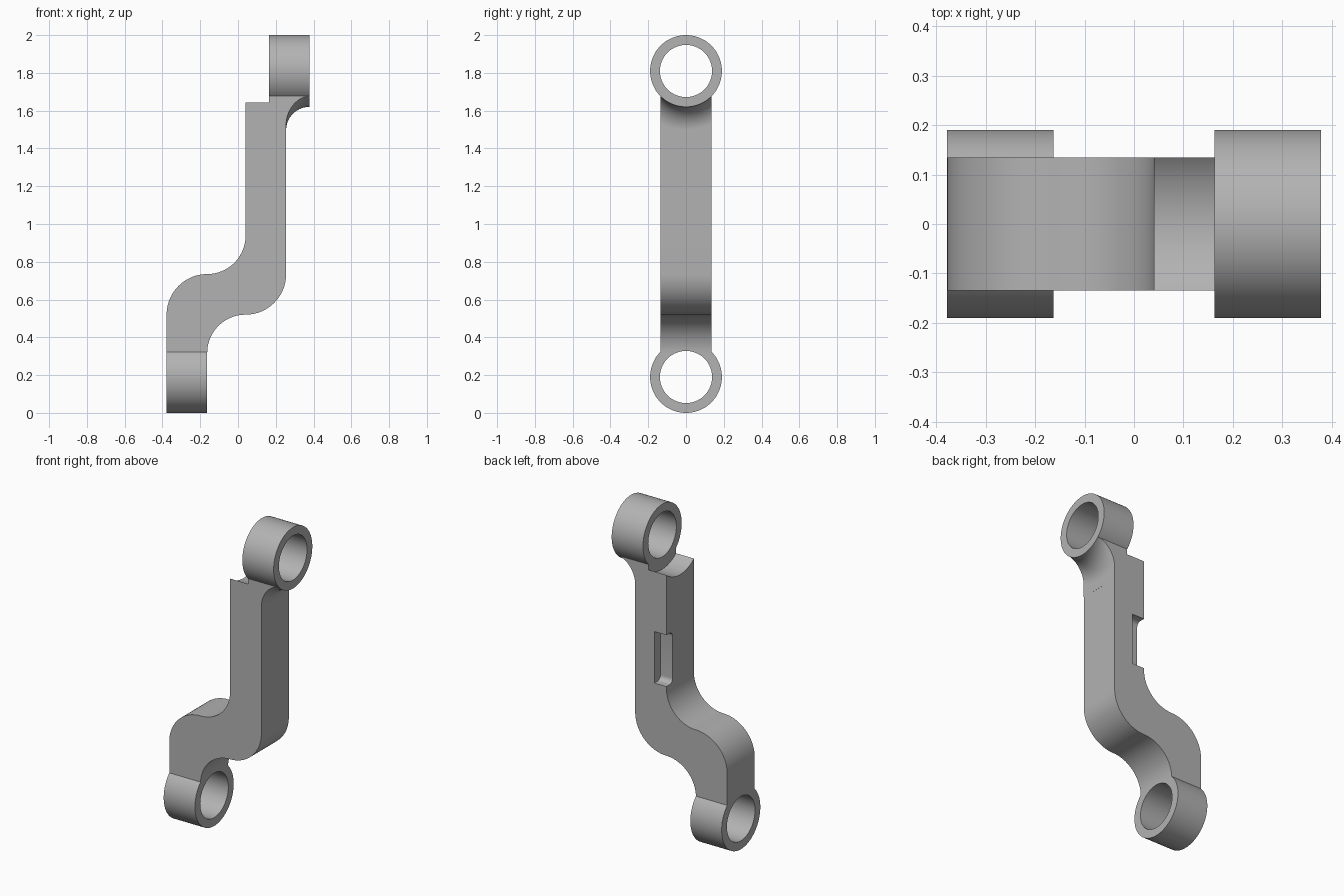
import bpy, bmesh
from math import sin, cos, pi, radians
from mathutils import Vector

old = bpy.data.objects.get("Cube")
if old:
    bpy.data.objects.remove(old, do_unlink=True)

grey = bpy.data.materials.new("plain grey")
grey.use_nodes = True
COLOUR = (0.45, 0.45, 0.45, 1)
grey.diffuse_color = COLOUR
grey.node_tree.nodes["Principled BSDF"].inputs["Base Color"].default_value = COLOUR

# Main dimensions
LEFT, RIGHT, WIDTH = -0.378, 0.378, 0.215
HALF_DEPTH = 0.135
RING_R, BORE_R = 0.19, 0.138
LOW_Z, HIGH_Z = 0.19, 1.81
POST_L, POST_R = 0.04, 0.255
INNER = LEFT + WIDTH
BEND = POST_L - INNER


def finish(name, bm):
    bmesh.ops.recalc_face_normals(bm, faces=bm.faces)
    mesh = bpy.data.meshes.new(name)
    bm.to_mesh(mesh)
    bm.free()
    mesh.materials.append(grey)
    obj = bpy.data.objects.new(name, mesh)
    bpy.context.collection.objects.link(obj)
    return obj


def arc(cx, cy, r, start, end, steps=20):
    angles = [radians(start + (end - start) * i / steps) for i in range(steps + 1)]
    return [(cx + r * cos(a), cy + r * sin(a)) for a in angles]


def prism(name, points, place, offset):
    """Extrude a flat outline; place maps each 2D point into space."""
    bm = bmesh.new()
    face = bm.faces.new([bm.verts.new(place(*p)) for p in points])
    extruded = bmesh.ops.extrude_face_region(bm, geom=[face])["geom"]
    verts = [v for v in extruded if isinstance(v, bmesh.types.BMVert)]
    bmesh.ops.translate(bm, verts=verts, vec=Vector(offset))
    return finish(name, bm)


def lathe(name, profile, z, steps=96):
    """Turn a closed (x, radius) outline about an axis along x at height z."""
    bm = bmesh.new()
    rings = [[bm.verts.new((x, r * sin(2 * pi * i / steps), z + r * cos(2 * pi * i / steps)))
              for x, r in profile] for i in range(steps)]
    n = len(profile)
    for i in range(steps):
        a, b = rings[i], rings[(i + 1) % steps]
        for j in range(n):
            k = (j + 1) % n
            bm.faces.new((a[j], a[k], b[k], b[j]))
    return finish(name, bm)


def cylinder(name, x0, x1, r, z):
    points = arc(0, z, r, 0, 360, 96)[:-1]
    return prism(name, points, lambda y, h: (x0, y, h), (x1 - x0, 0, 0))


def combine(target, tool, operation):
    mod = target.modifiers.new("combine", "BOOLEAN")
    mod.operation, mod.solver, mod.object = operation, "EXACT", tool
    bpy.context.view_layer.objects.active = target
    bpy.ops.object.modifier_apply(modifier=mod.name)
    bpy.data.objects.remove(tool, do_unlink=True)


# S-shaped arm outline, seen from the front
outline = [(LEFT, LOW_Z)]
outline += arc(INNER, 0.52, WIDTH, 180, 90)
outline += arc(INNER, 0.735 + BEND, BEND, -90, 0)
outline += [(POST_L, HIGH_Z), (RIGHT - 0.0005, HIGH_Z), (RIGHT - 0.0005, 1.45), (POST_R, 1.45)]
outline += arc(POST_L, 0.735, WIDTH, 0, -90)
outline += arc(POST_L, 0.52 - BEND, BEND, 90, 180)
outline += [(INNER, LOW_Z)]
arm = prism("link_arm", outline, lambda x, z: (x, -HALF_DEPTH, z), (0, 2 * HALF_DEPTH, 0))

# Curved ledge beside the upper ring
combine(arm, cylinder("ledge_cutter", -0.2, RIGHT - WIDTH + 0.0005, 0.215, HIGH_Z), "DIFFERENCE")

# Round fillet that flares from the post to the upper ring
flare = RIGHT - POST_R
start = POST_R + 0.0003
profile = [(max(x, start), r) for x, r in arc(RIGHT, RING_R + flare, flare, 180, 270)]
profile += [(0.5, RING_R), (0.5, 0.6), (start, 0.6)]
combine(arm, lathe("flare_cutter", profile, HIGH_Z), "DIFFERENCE")

# Rounded pocket on the rear left edge of the post
pocket = [(0.2, 0.95)] + arc(0.105, 0.98, 0.03, 270, 180, 8)
pocket += arc(0.105, 1.24, 0.03, 180, 90, 8) + [(0.2, 1.27)]
combine(arm, prism("pocket_cutter", pocket, lambda y, z: (-0.1, y, z), (0.223, 0, 0)), "DIFFERENCE")

# Rings at both ends, with through bores
for x, z in ((LEFT, LOW_Z), (RIGHT - WIDTH, HIGH_Z)):
    combine(arm, cylinder("ring", x, x + WIDTH, RING_R, z), "UNION")
    combine(arm, cylinder("bore_cutter", x - 0.05, x + WIDTH + 0.05, BORE_R, z), "DIFFERENCE")

bpy.ops.object.select_all(action="DESELECT")
arm.select_set(True)
bpy.context.view_layer.objects.active = arm
bpy.ops.object.shade_smooth_by_angle(angle=radians(30))
